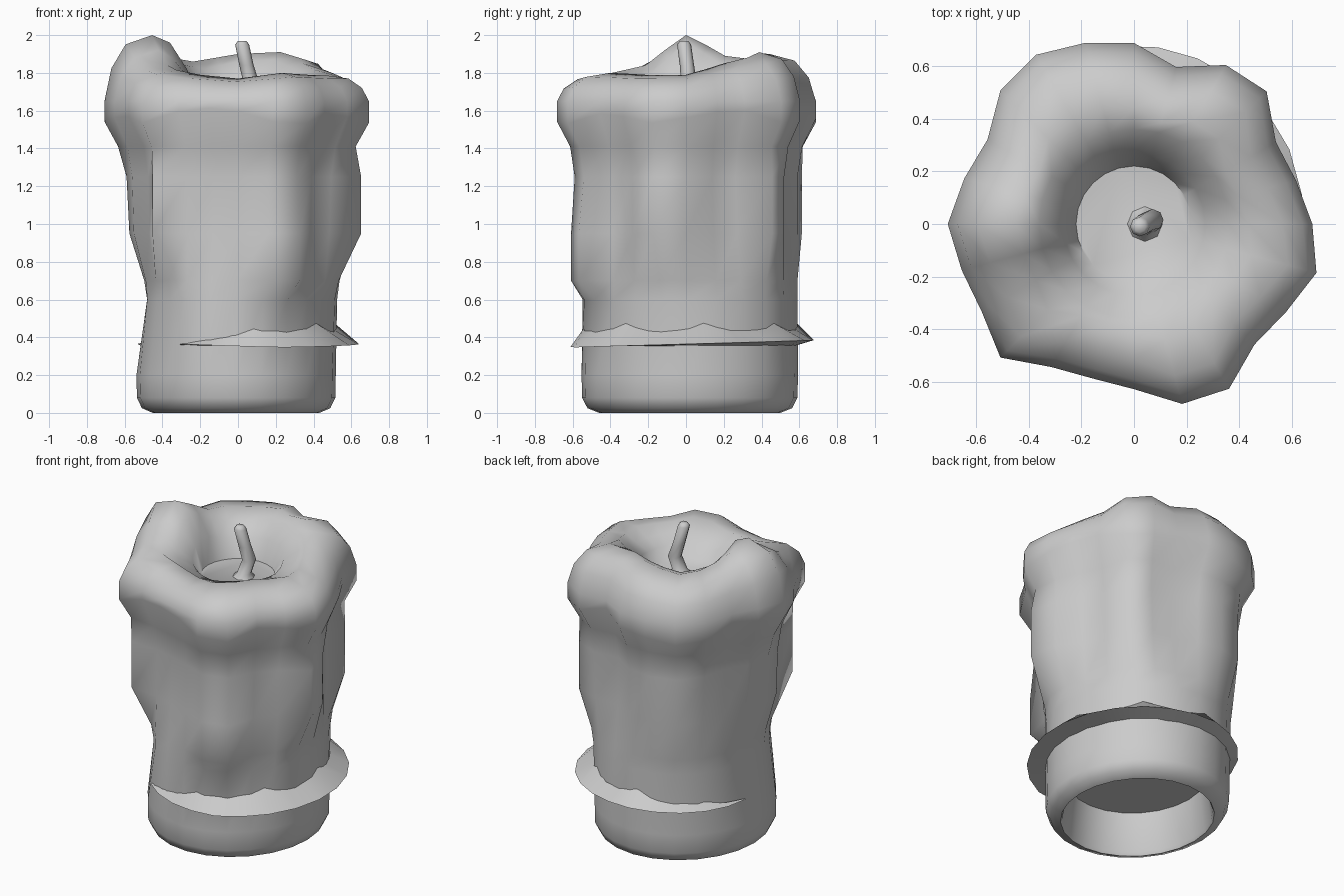
import bpy, bmesh, math
from mathutils import Vector

if "Cube" in bpy.data.objects:
    bpy.data.objects.remove(bpy.data.objects["Cube"])

N = 24
ANG = [2 * math.pi * i / N for i in range(N)]

# outline of the melted rim every 15 degrees, and crest height every 30 degrees
RIM = [.68, .64, .625, .715, .70, .62, .69, .715, .745, .72, .645, .67,
       .71, .68, .67, .72, .63, .61, .63, .71, .725, .65, .67, .72]
CREST = [1.79, 1.85, 1.91, 1.90, 1.86, 1.89, 2.0, 1.84, 1.79, 1.77, 1.80, 1.79]


def crest(i):
    return (CREST[(i // 2) % 12] + CREST[((i + 1) // 2) % 12]) / 2


def loft(name, rings, closed=True, caps=(True, True), sharp=50):
    """Skin a list of equal-length point rings."""
    bm = bmesh.new()
    vs = [[bm.verts.new(p) for p in r] for r in rings]
    n = len(rings[0])
    for a, b in zip(vs, vs[1:]):
        for j in range(n if closed else n - 1):
            k = (j + 1) % n
            bm.faces.new((a[j], a[k], b[k], b[j]))
    if caps[0]:
        bm.faces.new(vs[0][::-1])
    if caps[1]:
        bm.faces.new(vs[-1])
    bmesh.ops.recalc_face_normals(bm, faces=bm.faces)
    me = bpy.data.meshes.new(name)
    bm.to_mesh(me)
    bm.free()
    ob = bpy.data.objects.new(name, me)
    bpy.context.collection.objects.link(ob)
    bpy.context.view_layer.objects.active = ob
    ob.select_set(True)
    bpy.ops.object.shade_smooth_by_angle(angle=math.radians(sharp))
    ob.select_set(False)
    return ob


def base(a, s, z):
    return Vector((-.01 + .525 * s * math.cos(a), .02 + .57 * s * math.sin(a), z))


def polar(a, r, z):
    return Vector((r * math.cos(a), r * math.sin(a), z))


# drips and hollows down the side: segment -> radius change, start and end height
DRIPS = {23: (.055, .9, 1.3), 0: (.03, .9, 1.3), 20: (.03, .66, 1.2), 19: (.02, .66, 1.2),
         3: (.03, .9, 1.3), 7: (.02, .9, 1.3), 8: (.01, .9, 1.3), 15: (.02, .9, 1.3),
         14: (-.02, .9, 1.45), 12: (-.02, .6, 1.3)}


def side(i, z, w, inset):
    extra, lo, hi = DRIPS.get(i, (0, 9, 9))
    on = lo <= z <= hi
    p = base(ANG[i], 1, z).lerp(polar(ANG[i], RIM[i] - inset, z), 1 if on and extra > 0 else w)
    waist = -.045 if 11 <= i <= 15 and z < .75 else 0
    return p + polar(ANG[i], (extra if on else 0) + waist, 0)


# candle body: recessed underside, round foot, dripping wall, rolled rim, well
rings = [[base(a, s, z) for a in ANG] for s, z in
         ((.76, .27), (.82, .02), (.84, .0), (.95, .025), (1, .08), (1.005, .2))]
rings += [[side(i, z, w, d) for i in range(N)] for z, w, d in
          ((.6, .15, .1), (.7, .35, .1), (.95, .8, .1), (1.25, 1, .1), (1.41, 1, .075))]
rings.append([polar(ANG[i], RIM[i] - .003, 1.57 - .7 * (RIM[i] - .67)) for i in range(N)])
rings.append([polar(ANG[i], RIM[i] - .003, 1.65) for i in range(N)])
for dr, f in ((.04, .5), (.115, .86)):
    rings.append([polar(ANG[i], RIM[i] - dr, 1.65 + (crest(i) - 1.65) * f) for i in range(N)])
rings.append([polar(ANG[i], RIM[i] * .64, crest(i)) for i in range(N)])
rings.append([polar(ANG[i], .36, crest(i) - .04) for i in range(N)])
rings.append([polar(ANG[i], .27, 1.64 + (crest(i) - 1.64) * .5) for i in range(N)])
rings.append([polar(ANG[i], .22, 1.64) for i in range(N)])
loft("candle_body", rings, sharp=65)

# wax collar: partial wavy ring, tapering to nothing at both ends
M = 20
top, edge, under = [], [], []
for k in range(M + 1):
    t = k / M
    a = math.radians(236 + 292 * t)
    w = min(1, 5 * t, 4 * (1 - t))
    wave = .025 * math.cos(2.1 * k)
    out = 1.02 + (.18 + .045 * math.cos(2 * a)) * w
    top.append(base(a, 1.0, .365 + (.085 + wave) * w))
    edge.append(base(a, out, .365 + .02 * math.sin(a) * w))
    under.append(base(a, .98, .355))
loft("wax_collar", [top, edge, under], closed=False, caps=(False, False), sharp=40)

# bent wick with a flared foot
wick = []
for x, y, z, r in ((.04, 0, 1.63, .075), (.045, 0, 1.665, .045), (.07, .015, 1.75, .042),
                   (.045, .005, 1.84, .038), (.022, -.01, 1.95, .037), (.022, -.01, 1.97, .022)):
    wick.append([Vector((x + r * math.cos(j * math.pi / 4), y + r * math.sin(j * math.pi / 4), z))
                 for j in range(8)])
loft("wick", wick, sharp=70)
